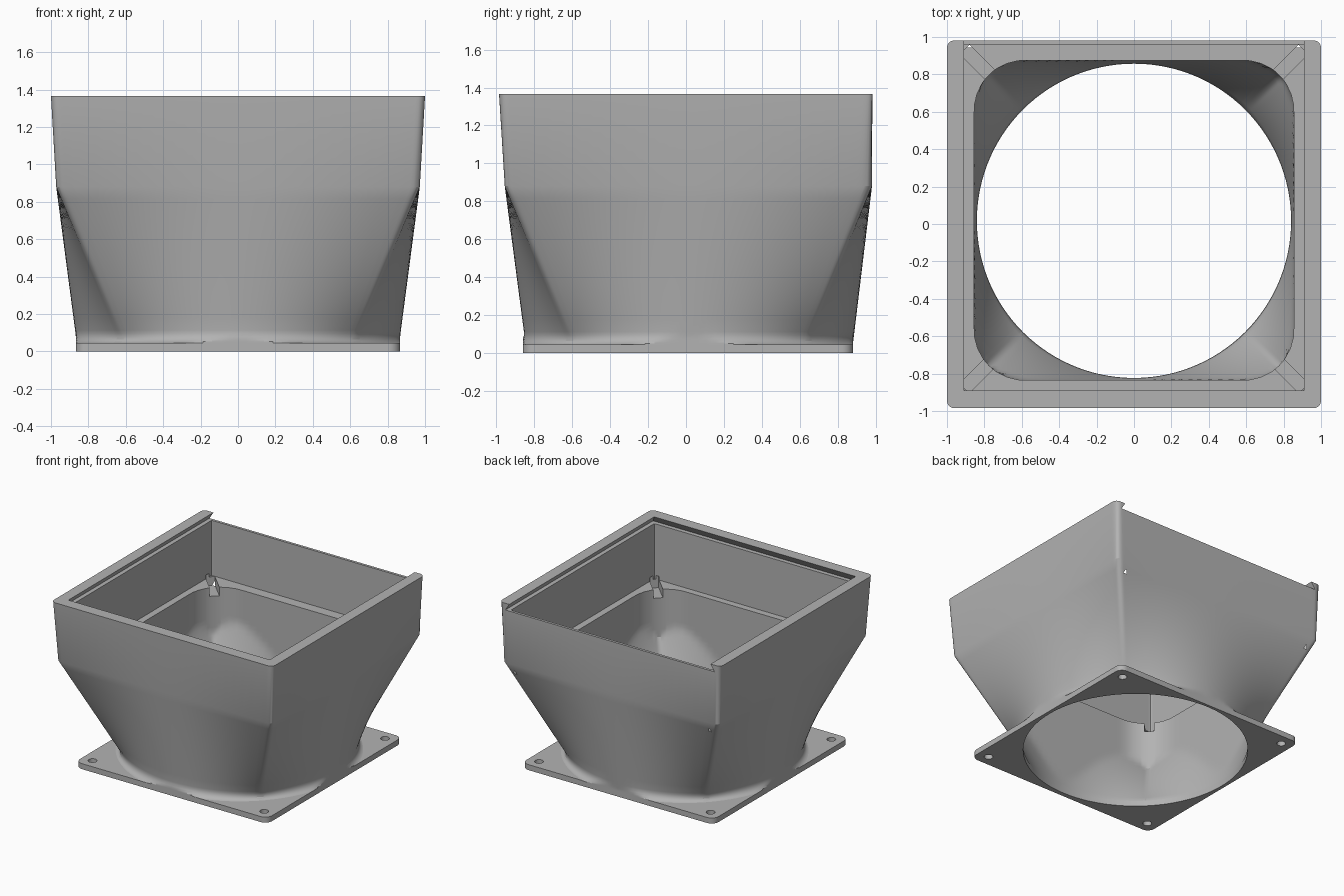
import bpy, bmesh, math
from mathutils import Matrix, Vector

cube = bpy.data.objects.get("Cube")
if cube:
    bpy.data.objects.remove(cube, do_unlink=True)

CY = 0.017        # y of the duct axis
PLATE_TOP = 0.045
SHOULDER = 0.88   # where the flare meets the collar
TOP = 1.365
SHELF = 0.86

grey = bpy.data.materials.new("plain_grey")
grey.use_nodes = True
grey.diffuse_color = (0.45, 0.45, 0.45, 1)
grey.node_tree.nodes["Principled BSDF"].inputs["Base Color"].default_value = (0.45, 0.45, 0.45, 1)

# Ray directions, denser near the corners
degrees = set()
for q in range(4):
    degrees.update(q * 90 + i * 3 for i in range(30))
    degrees.update(q * 90 + 42 + i * 0.5 for i in range(13))
ANGLES = [math.radians(d) for d in sorted(degrees)]


def circle(r):
    return [r] * len(ANGLES)


def rounded_rect(hx, y0, y1, r):
    """Distance from the axis to a rounded rectangle along every ray."""
    cy, hy = (y0 + y1) / 2, (y1 - y0) / 2
    out = []
    for a in ANGLES:
        lo, hi = 0.0, 2.0
        for _ in range(30):
            m = (lo + hi) / 2
            dx = abs(m * math.cos(a)) - hx + r
            dy = abs(CY + m * math.sin(a) - cy) - hy + r
            d = math.hypot(max(dx, 0), max(dy, 0)) + min(max(dx, dy), 0) - r
            lo, hi = (m, hi) if d < 0 else (lo, m)
        out.append(lo)
    return out


def mix(a, b, t):
    return [u + (v - u) * t for u, v in zip(a, b)]


def finish(name, bm):
    bmesh.ops.recalc_face_normals(bm, faces=bm.faces)
    mesh = bpy.data.meshes.new(name)
    bm.to_mesh(mesh)
    bm.free()
    ob = bpy.data.objects.new(name, mesh)
    bpy.context.collection.objects.link(ob)
    mesh.materials.append(grey)
    return ob


def ring_solid(name, rings):
    """Closed solid from a loop of (z, radii) rings."""
    bm = bmesh.new()
    loops = [[bm.verts.new((r * math.cos(a), CY + r * math.sin(a), z))
              for a, r in zip(ANGLES, radii)] for z, radii in rings]
    n = len(ANGLES)
    for k, lower in enumerate(loops):
        upper = loops[(k + 1) % len(loops)]
        for i in range(n):
            j = (i + 1) % n
            bm.faces.new((lower[i], lower[j], upper[j], upper[i]))
    return finish(name, bm)


def cut(target, cutter):
    cutter.hide_render = True
    mod = target.modifiers.new("cut", 'BOOLEAN')
    mod.operation = 'DIFFERENCE'
    mod.solver = 'EXACT'
    mod.object = cutter
    bpy.context.view_layer.objects.active = target
    bpy.ops.object.modifier_apply(modifier=mod.name)
    bpy.data.objects.remove(cutter, do_unlink=True)


def smooth(ob):
    bpy.ops.object.select_all(action='DESELECT')
    ob.select_set(True)
    bpy.context.view_layer.objects.active = ob
    bpy.ops.object.shade_smooth_by_angle(angle=math.radians(25))


# Mounting plate with round opening and screw holes
plate_edge = rounded_rect(0.867, -0.86, 0.88, 0.06)
plate = ring_solid("mounting_plate", [
    (0, circle(0.84)), (0, plate_edge), (PLATE_TOP, plate_edge), (PLATE_TOP, circle(0.84))])
bm = bmesh.new()
for sx in (-1, 1):
    for sy in (-1, 1):
        bmesh.ops.create_cone(bm, cap_ends=True, segments=24, radius1=0.033, radius2=0.033,
                              depth=0.3, matrix=Matrix.Translation((sx * 0.775, 0.01 + sy * 0.78, 0)))
cut(plate, finish("screw_hole_cutter", bm))

# Duct: round-to-square flare with a collar
shoulder = rounded_rect(0.972, -0.955, 0.98, 0.035)
rim = rounded_rect(1.0, -0.985, 0.982, 0.04)
cavity = rounded_rect(0.91, -0.89, 0.96, 0.008)
throat = rounded_rect(0.855, -0.835, 0.875, 0.27)


def flare(z):
    return mix(circle(0.862), shoulder, (z - PLATE_TOP) / (SHOULDER - PLATE_TOP))


rings = [(0.03, circle(0.842)), (0.03, circle(0.852))]
# Fillet at the foot of the flare, trimmed by the plate edge
FILLET = 0.07
for k in range(7):
    a = k / 6 * math.pi / 2
    z = PLATE_TOP - 0.002 + FILLET * (1 - math.cos(a))
    off = FILLET * (1 - math.sin(a))
    rings.append((z, [max(c, min(p, c + off)) for c, p in zip(flare(z), plate_edge)]))
for k in range(1, 13):
    z = 0.115 + (SHOULDER - 0.115) * k / 12
    rings.append((z, flare(z)))
rings += [(TOP, rim), (TOP, cavity), (SHELF, cavity)]
# Inner passage: straight rounded throat trimmed by the flare
STEPS = 26
for k in range(STEPS):
    z = SHELF + (0.05 - SHELF) * k / (STEPS - 1)
    rings.append((z, [min(t, f - 0.021) for t, f in zip(throat, flare(z))]))
duct = ring_solid("flared_duct", rings)

# Dovetail slide slot in the collar, open at the back
bm = bmesh.new()
bmesh.ops.create_cube(bm, size=1)
for v in bm.verts:
    upper, back = v.co.z > 0, v.co.y > 0
    half = 0.903 if upper else 0.945
    front = -0.883 if upper else -0.925
    v.co = Vector((math.copysign(half, v.co.x), 1.2 if back else front,
                   TOP + 0.01 if upper else TOP - 0.055))
cut(duct, finish("slide_slot_cutter", bm))

# Diagonal grooves across the shelf corners
bm = bmesh.new()
for k in range(4):
    a = math.pi / 4 + k * math.pi / 2
    place = (Matrix.Translation((0, 0.027, 0)) @ Matrix.Rotation(a, 4, 'Z')
             @ Matrix.Translation((1.09, 0, 0.84)) @ Matrix.Diagonal((0.38, 0.072, 0.1, 1)))
    bmesh.ops.create_cube(bm, size=1, matrix=place)
cut(duct, finish("corner_groove_cutter", bm))

for ob in (plate, duct):
    smooth(ob)
